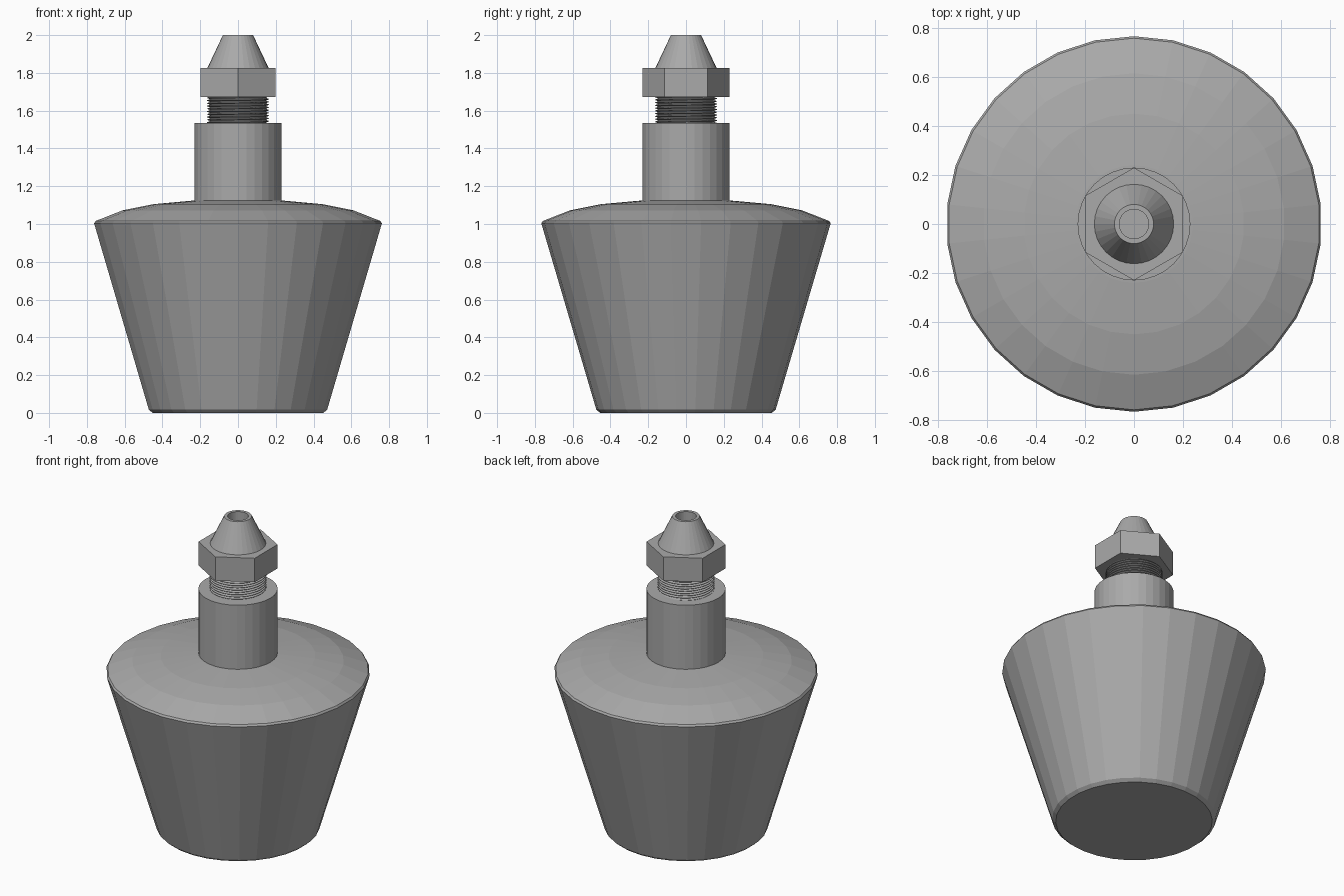
import bpy, bmesh
from math import sin, cos, pi

if "Cube" in bpy.data.objects:
    bpy.data.objects.remove(bpy.data.objects["Cube"])

steel = bpy.data.materials.new("dark_grey")
steel.diffuse_color = (0.4, 0.4, 0.4, 1)
steel.use_nodes = True
steel.node_tree.nodes["Principled BSDF"].inputs["Base Color"].default_value = steel.diffuse_color


def make_object(name, bm):
    bmesh.ops.recalc_face_normals(bm, faces=bm.faces)
    mesh = bpy.data.meshes.new(name)
    bm.to_mesh(mesh)
    bm.free()
    mesh.materials.append(steel)
    obj = bpy.data.objects.new(name, mesh)
    bpy.context.collection.objects.link(obj)
    return obj


def lathe(name, profile, sides):
    """Revolve (radius, z) points around z, capping both ends; a corner lies on +y."""
    bm = bmesh.new()
    rings = []
    for r, z in profile:
        angles = [pi / 2 + 2 * pi * i / sides for i in range(sides)]
        rings.append([bm.verts.new((r * cos(a), r * sin(a), z)) for a in angles])
    for low, high in zip(rings, rings[1:]):
        for i in range(sides):
            j = (i + 1) % sides
            bm.faces.new((low[i], low[j], high[j], high[i]))
    bm.faces.new(rings[0])
    bm.faces.new(rings[-1])
    return make_object(name, bm)


def helix_thread(name, root, crest, z0, z1, turns, sides):
    """Sweep a V-shaped ridge along a helix."""
    bm = bmesh.new()
    pitch = (z1 - z0) / turns
    section = [(root, -0.45), (crest, -0.06), (crest, 0.06), (root, 0.45)]
    previous = None
    for i in range(turns * sides + 1):
        a = 2 * pi * i / sides
        z = z0 + pitch * i / sides
        ring = [bm.verts.new((r * cos(a), r * sin(a), z + k * pitch)) for r, k in section]
        if previous:
            for k in range(4):
                n = (k + 1) % 4
                bm.faces.new((previous[k], previous[n], ring[n], ring[k]))
        else:
            bm.faces.new(ring)
        previous = ring
    bm.faces.new(previous)
    return make_object(name, bm)


# Tapered weight with domed top and small edge bevels
lathe("tapered_body", [(0.455, 0.0), (0.475, 0.018), (0.762, 0.99), (0.766, 1.004),
                       (0.758, 1.016), (0.615, 1.072), (0.45, 1.105), (0.24, 1.124),
                       (0.1, 1.128)], 30)

# Cylindrical neck
lathe("neck", [(0.23, 1.11), (0.23, 1.535)], 32)

# Threaded stud
lathe("stud_core", [(0.15, 1.52), (0.15, 1.70)], 32)
helix_thread("stud_thread", 0.148, 0.165, 1.53, 1.69, 11, 32)

# Hexagonal nut with corners on the y axis
lathe("hex_nut", [(0.23, 1.673), (0.23, 1.826)], 6)

# Conical tip with a blind bore
lathe("cone_tip", [(0.162, 1.82), (0.162, 1.826), (0.08, 2.0), (0.06, 2.0), (0.06, 1.85)], 32)
